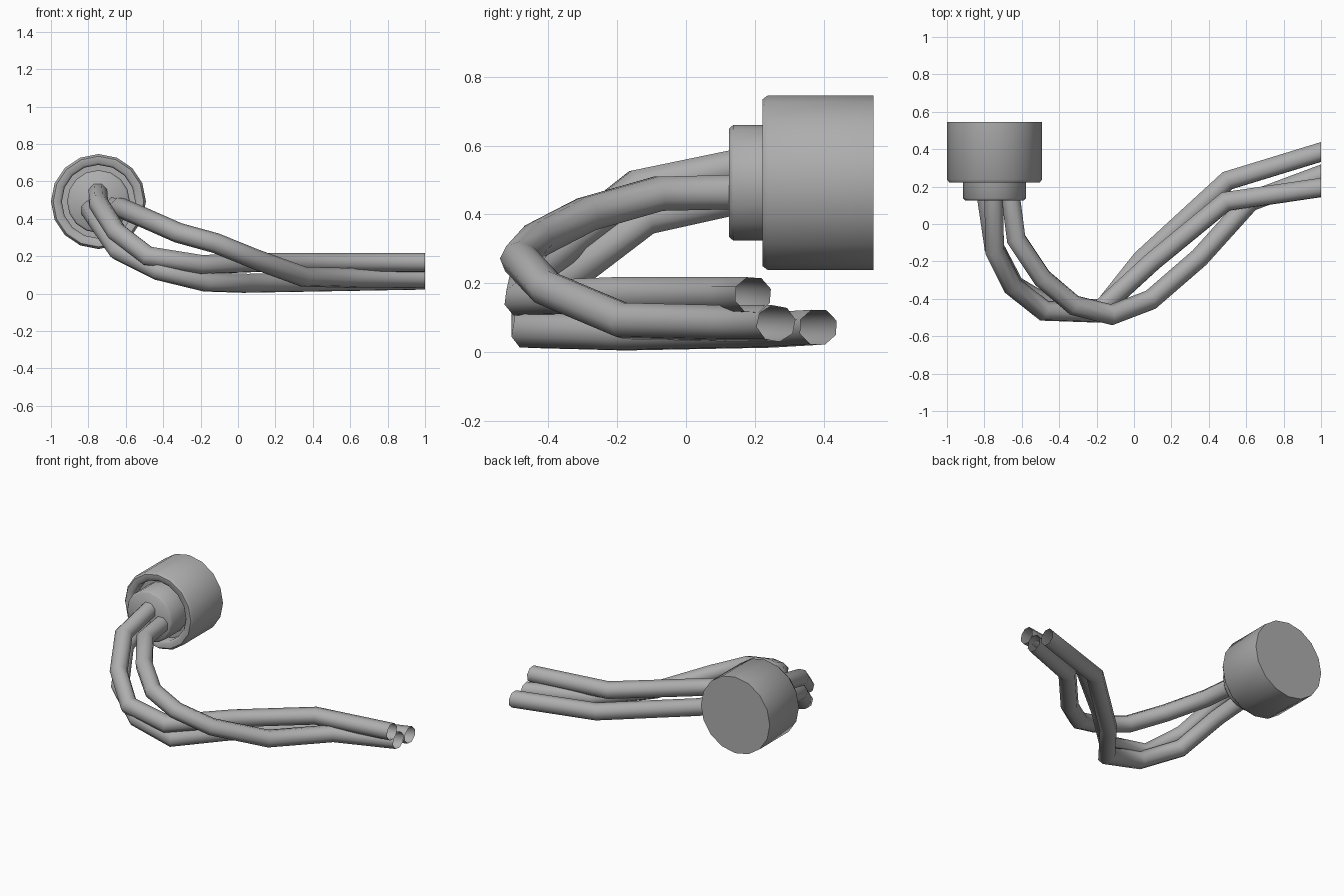
import bpy, bmesh
from math import sin, cos, tau, radians
from mathutils import Vector

if "Cube" in bpy.data.objects:
    bpy.data.objects.remove(bpy.data.objects["Cube"])

grey = bpy.data.materials.new("dark_grey")
grey.diffuse_color = (.42, .42, .42, 1)
grey.use_nodes = True
grey.node_tree.nodes["Principled BSDF"].inputs["Base Color"].default_value = grey.diffuse_color


def finish(bm, name, angle):
    bmesh.ops.recalc_face_normals(bm, faces=bm.faces)
    mesh = bpy.data.meshes.new(name)
    bm.to_mesh(mesh)
    bm.free()
    mesh.materials.append(grey)
    ob = bpy.data.objects.new(name, mesh)
    bpy.context.collection.objects.link(ob)
    bpy.ops.object.select_all(action='DESELECT')
    ob.select_set(True)
    bpy.context.view_layer.objects.active = ob
    bpy.ops.object.shade_smooth_by_angle(angle=radians(angle))
    return ob


def skin(bm, rings):
    """Join consecutive rings of vertices with quads."""
    for a, b in zip(rings, rings[1:]):
        n = len(a)
        for i in range(n):
            j = (i + 1) % n
            bm.faces.new((a[i], a[j], b[j], b[i]))


def lathe(name, profile, cx, cz, sides=16):
    """Turn (radius, y) points around a y axis, capping both ends."""
    bm = bmesh.new()
    rings = [[bm.verts.new((cx + r * cos(tau * i / sides), y, cz + r * sin(tau * i / sides)))
              for i in range(sides)] for r, y in profile]
    skin(bm, rings)
    bm.faces.new(rings[0])
    bm.faces.new(rings[-1])
    return finish(bm, name, 50)


def wire(name, points, radius=0.054, sides=8):
    """Open mitred tube along a path, cut square to x at its loose end."""
    pts = [Vector(p) for p in points]
    dirs = [(b - a).normalized() for a, b in zip(pts, pts[1:])]
    bm = bmesh.new()
    u = Vector((1, 0, 0))
    u = (u - dirs[0] * u.dot(dirs[0])).normalized()
    v = dirs[0].cross(u)
    ring = [pts[0] + radius * (u * cos(tau * (i + .5) / sides) + v * sin(tau * (i + .5) / sides))
            for i in range(sides)]
    rings = [[bm.verts.new(p) for p in ring]]
    for k, d in enumerate(dirs):
        last = k == len(dirs) - 1
        normal = Vector((1, 0, 0)) if last else (d + dirs[k + 1]).normalized()
        ring = [p + d * ((pts[k + 1] - p).dot(normal) / d.dot(normal)) for p in ring]
        rings.append([bm.verts.new(p) for p in ring])
    skin(bm, rings)
    return finish(bm, name, 50)


# Cylindrical housing with a recessed rim around the collar
lathe("housing", [(.254, .545), (.254, .238), (.242, .222), (.208, .222),
                  (.196, .236), (.196, .29)], -.746, .492)

# Collar the wires come out of
lathe("collar", [(.168, .30), (.168, .137), (.157, .125)], -.746, .492)

# Three loose wires
wire("wire_upper", [(-.75, .15, .54), (-.745, -.14, .48), (-.65, -.33, .33),
                    (-.48, -.465, .20), (-.20, -.475, .155), (.10, -.20, .166),
                    (.49, .12, .166), (1, .195, .166)])
wire("wire_lower", [(-.79, .15, .45), (-.75, -.12, .39), (-.64, -.33, .23),
                    (-.43, -.455, .125), (-.17, -.455, .062), (.04, -.19, .055),
                    (.50, .232, .063), (1, .385, .072)])
wire("wire_right", [(-.66, .15, .465), (-.63, -.08, .46), (-.49, -.29, .40),
                    (-.32, -.435, .325), (-.12, -.485, .27), (.09, -.405, .185),
                    (.35, -.18, .09), (.62, .12, .083), (1, .262, .083)])
